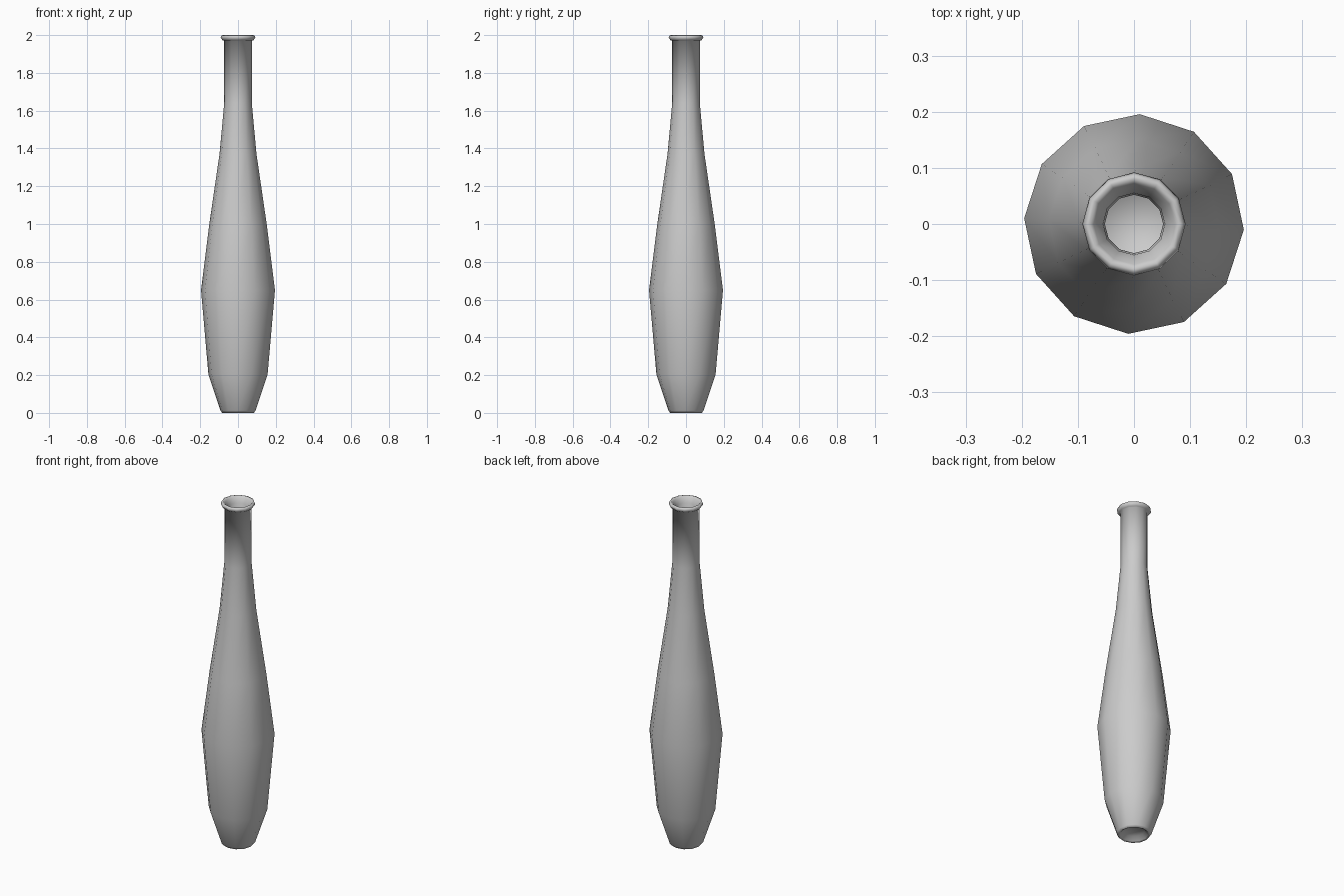
import bpy, bmesh, math

if "Cube" in bpy.data.objects:
    bpy.data.objects.remove(bpy.data.objects["Cube"])

SIDES = 12
# radius, height, twist in degrees: underside punt, outer wall, lip, inner wall, floor
profile = [
    (0.055, 0.025, -3), (0.075, 0.005, -3), (0.084, 0.0, -3), (0.093, 0.012, -3),
    (0.157, 0.205, -3), (0.196, 0.65, -3), (0.152, 1.0, -3), (0.098, 1.37, -2),
    (0.073, 1.64, 0), (0.073, 1.97, 0),
    (0.081, 1.972, 0), (0.092, 1.986, 0), (0.088, 1.997, 0), (0.080, 2.0, 0),
    (0.072, 1.99, 0), (0.055, 1.965, 0), (0.052, 1.64, 0), (0.078, 1.37, -2),
    (0.132, 1.0, -3), (0.176, 0.65, -3), (0.138, 0.21, -3), (0.079, 0.045, -3),
]

bm = bmesh.new()
rings = []
for r, z, twist in profile:
    ring = []
    for i in range(SIDES):
        a = 2 * math.pi * i / SIDES + math.radians(twist)
        ring.append(bm.verts.new((r * math.cos(a), r * math.sin(a), z)))
    rings.append(ring)

# walls
for lo, hi in zip(rings, rings[1:]):
    for i in range(SIDES):
        j = (i + 1) % SIDES
        bm.faces.new((lo[i], lo[j], hi[j], hi[i]))
# base and inner floor
bm.faces.new(rings[0][::-1])
bm.faces.new(rings[-1])
bmesh.ops.recalc_face_normals(bm, faces=bm.faces)
for f in bm.faces:
    f.smooth = True

mesh = bpy.data.meshes.new("bottle_vase")
bm.to_mesh(mesh)
bm.free()
bpy.context.collection.objects.link(bpy.data.objects.new("bottle_vase", mesh))
